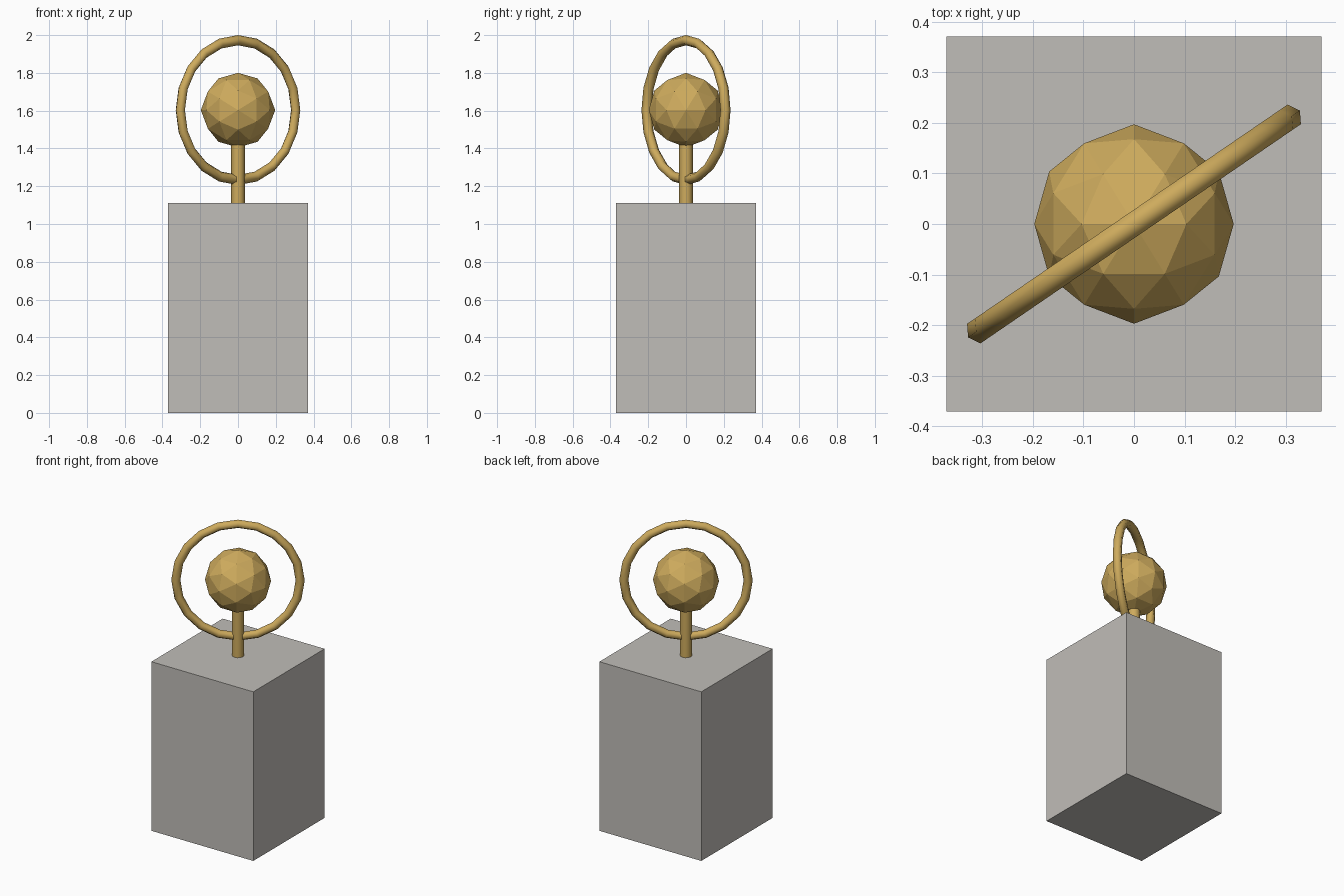
import bpy, bmesh, math
from mathutils import Matrix, Vector

if "Cube" in bpy.data.objects:
    bpy.data.objects.remove(bpy.data.objects["Cube"])

BASE_W, BASE_H = 0.74, 1.11
CENTRE_Z = 1.603


def material(name, rgb):
    def linear(c):
        c /= 255
        return c / 12.92 if c <= 0.04045 else ((c + 0.055) / 1.055) ** 2.4
    mat = bpy.data.materials.new(name)
    mat.diffuse_color = (*[linear(c) for c in rgb], 1)
    mat.use_nodes = True
    mat.node_tree.nodes["Principled BSDF"].inputs["Base Color"].default_value = mat.diffuse_color
    return mat


def add_object(name, bm, mat, smooth_angle=None):
    bmesh.ops.recalc_face_normals(bm, faces=bm.faces)
    mesh = bpy.data.meshes.new(name)
    bm.to_mesh(mesh)
    bm.free()
    mesh.materials.append(mat)
    obj = bpy.data.objects.new(name, mesh)
    bpy.context.collection.objects.link(obj)
    if smooth_angle:
        bpy.ops.object.select_all(action='DESELECT')
        obj.select_set(True)
        bpy.context.view_layer.objects.active = obj
        bpy.ops.object.shade_smooth_by_angle(angle=math.radians(smooth_angle))
    return obj


stone = material("grey stone", (192, 189, 184))
gold = material("gold", (206, 171, 93))

# Plinth
bm = bmesh.new()
bmesh.ops.create_cube(bm, size=1, matrix=Matrix.Translation((0, 0, BASE_H / 2))
                      @ Matrix.Diagonal((BASE_W, BASE_W, BASE_H, 1)))
add_object("plinth", bm, stone)

# Post, running up into the ball
bm = bmesh.new()
post_top = 1.47
bmesh.ops.create_cone(bm, cap_ends=True, segments=12, radius1=0.036, radius2=0.036,
                      depth=post_top - BASE_H,
                      matrix=Matrix.Translation((0, 0, (post_top + BASE_H) / 2)))
add_object("post", bm, gold, 40)

# Faceted ball: icosahedron with an edge midpoint on each axis, divided once
bm = bmesh.new()
t = (1 + math.sqrt(5)) / 2
for a in (-1, 1):
    for b in (-t, t):
        for co in ((a, 0, b), (0, b, a), (b, a, 0)):
            bm.verts.new(co)
bmesh.ops.convex_hull(bm, input=bm.verts)
bmesh.ops.subdivide_edges(bm, edges=bm.edges[:], cuts=1, use_grid_fill=True)
for v in bm.verts:
    v.co = v.co.normalized() * 0.197 + Vector((0, 0, CENTRE_Z))
add_object("ball", bm, gold)

# Upright ring with a six-sided tube, turned about the vertical axis
bm = bmesh.new()
SEGMENTS, SIDES, MAJOR, MINOR, TURN = 20, 6, 0.37, 0.027, 0.6
rows = []
for i in range(SEGMENTS):
    u = 2 * math.pi * i / SEGMENTS
    row = []
    for j in range(SIDES):
        v = 2 * math.pi * j / SIDES
        r = MAJOR + MINOR * math.cos(v)
        co = Vector((r * math.cos(u), MINOR * math.sin(v), r * math.sin(u)))
        row.append(bm.verts.new(Matrix.Rotation(TURN, 3, 'Z') @ co
                                + Vector((0, 0, CENTRE_Z))))
    rows.append(row)
for i in range(SEGMENTS):
    a, b = rows[i], rows[(i + 1) % SEGMENTS]
    for j in range(SIDES):
        k = (j + 1) % SIDES
        bm.faces.new((a[j], a[k], b[k], b[j]))
add_object("ring", bm, gold, 75)
